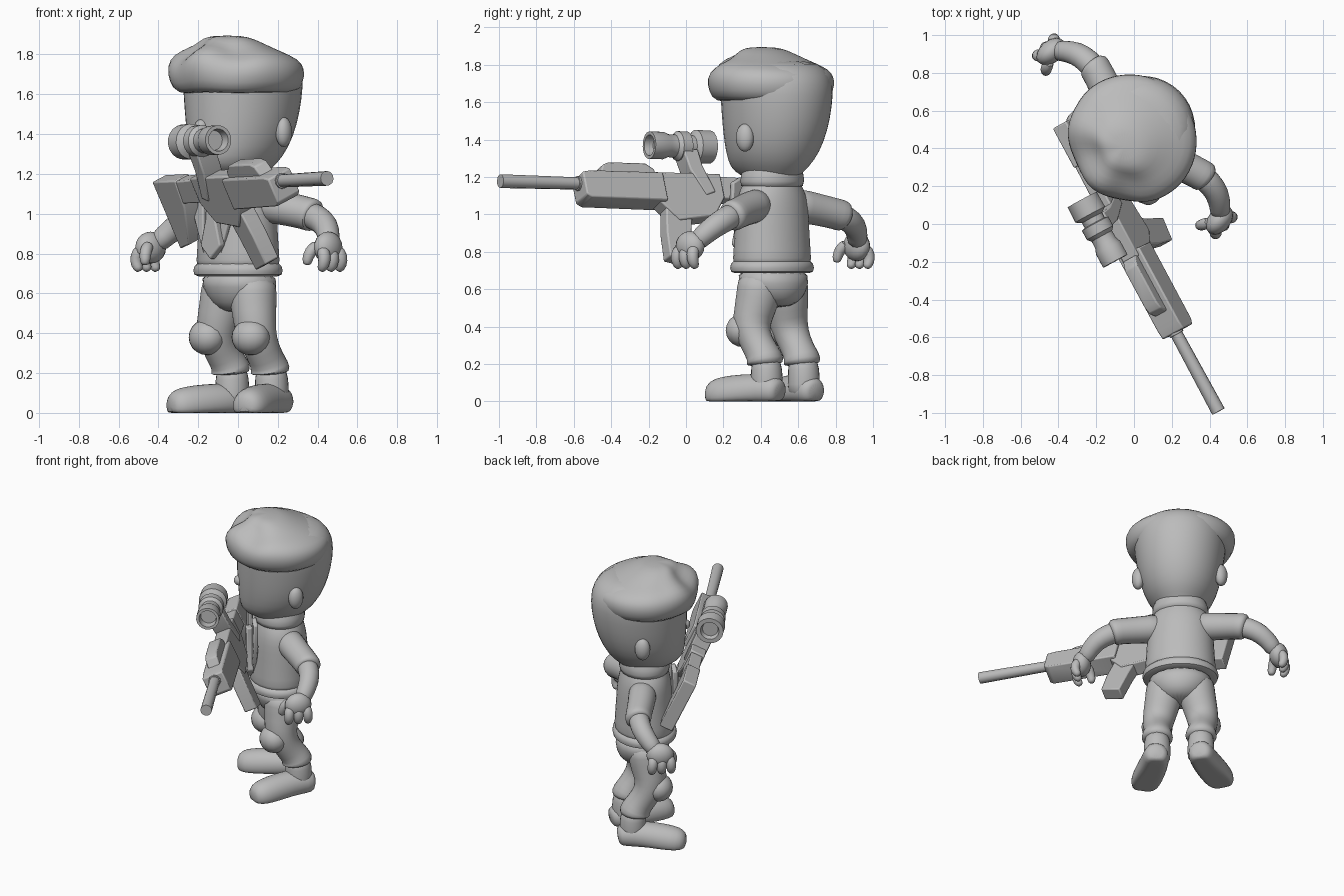
import bpy, bmesh, math
from mathutils import Matrix, Vector

cube = bpy.data.objects.get("Cube")
if cube:
    bpy.data.objects.remove(cube, do_unlink=True)

grey = bpy.data.materials.new("plain_grey")
grey.use_nodes = True
grey.diffuse_color = (0.5, 0.5, 0.5, 1)
grey.node_tree.nodes["Principled BSDF"].inputs["Base Color"].default_value = (0.5, 0.5, 0.5, 1)

# The figure faces diagonally; the rifle has its own heading, pitch and roll
BODY = Matrix.Translation((0, 0.46, 0)) @ Matrix.Rotation(math.radians(-45), 4, 'Z')
RIFLE = (Matrix.Translation((-0.08, 0, 1.13)) @ Matrix.Rotation(math.radians(-61.6), 4, 'Z')
         @ Matrix.Rotation(math.radians(-1.5), 4, 'Y') @ Matrix.Rotation(math.radians(25), 4, 'X'))


def finish(name, bm, frame, subdiv=0, bevel=0.0, angle=50):
    bmesh.ops.recalc_face_normals(bm, faces=bm.faces)
    mesh = bpy.data.meshes.new(name)
    bm.to_mesh(mesh)
    bm.free()
    ob = bpy.data.objects.new(name, mesh)
    bpy.context.collection.objects.link(ob)
    mesh.materials.append(grey)
    ob.matrix_world = frame
    if bevel:
        mod = ob.modifiers.new("bevel", 'BEVEL')
        mod.width, mod.segments = bevel, 2
    if subdiv:
        mod = ob.modifiers.new("smooth", 'SUBSURF')
        mod.levels = mod.render_levels = subdiv
    bpy.ops.object.select_all(action='DESELECT')
    ob.select_set(True)
    bpy.context.view_layer.objects.active = ob
    bpy.ops.object.shade_smooth_by_angle(angle=math.radians(angle))
    return ob


def skin(name, rings, frame, **kw):
    """Bridge a list of equal-length rings and cap both ends."""
    bm = bmesh.new()
    loops = [[bm.verts.new(p) for p in ring] for ring in rings]
    n = len(loops[0])
    for a, b in zip(loops, loops[1:]):
        for i in range(n):
            bm.faces.new((a[i], a[(i + 1) % n], b[(i + 1) % n], b[i]))
    bm.faces.new(loops[0])
    bm.faces.new(loops[-1])
    return finish(name, bm, frame, **kw)


def ellipse(c, u, v, n):
    return [Vector(c) + math.cos(t) * u + math.sin(t) * v
            for t in (2 * math.pi * i / n for i in range(n))]


def stack(name, levels, n=20):
    """Horizontal ellipses given as (z, y centre, half width, half depth)."""
    skin(name, [ellipse((0, y, z), Vector((a, 0, 0)), Vector((0, b, 0)), n)
                for z, y, a, b in levels], BODY, subdiv=1, angle=80)


def tube(name, path, side=1, n=12, floor=None):
    """Limb along points (x, y, z, radius), mirrored by side."""
    pts = [Vector((p[0] * side, p[1], p[2])) for p in path]
    rings = []
    for i, p in enumerate(pts):
        t = (pts[min(i + 1, len(pts) - 1)] - pts[max(i - 1, 0)]).normalized()
        ref = Vector((0, 1, 0)) if abs(t.y) < 0.8 else Vector((0, 0, 1))
        u = t.cross(ref).normalized()
        r = path[i][3]
        rings.append(ellipse(p, u * r, t.cross(u) * r, n))
    if floor is not None:
        for ring in rings:
            for p in ring:
                p.z = max(p.z, floor)
    return skin(name, rings, BODY, subdiv=1, angle=80)


def blob(name, c, size, tilt=0, side=1):
    bm = bmesh.new()
    m = (Matrix.Translation((c[0] * side, c[1], c[2]))
         @ Matrix.Rotation(tilt * side, 4, 'Z') @ Matrix.Diagonal((*size, 1)))
    bmesh.ops.create_uvsphere(bm, u_segments=16, v_segments=10, radius=1, matrix=m)
    finish(name, bm, BODY, angle=80)


def lathe(name, profile, y, z, n=20):
    """Turned part along the rifle, from (distance, radius)."""
    skin(name, [ellipse((s, y, z), Vector((0, r, 0)), Vector((0, 0, r)), n)
                for s, r in profile], RIFLE, angle=40)


def slab(name, outline, width, bevel=0.008, frame=RIFLE):
    """Side outline (x, z) given thickness across y."""
    skin(name, [[Vector((x, y, z)) for x, z in outline] for y in (-width / 2, width / 2)],
         frame, bevel=bevel, angle=35)


# Head, a deep bowl that tapers to a small chin
stack("head", [(1.17, .02, .11, .11), (1.21, -.02, .14, .18), (1.25, -.02, .19, .235),
               (1.33, .005, .24, .268), (1.45, .025, .272, .298), (1.58, .035, .29, .312),
               (1.70, .035, .305, .315), (1.78, .03, .275, .275), (1.83, .02, .19, .19)])
blob("nose", (0, -.255, 1.44), (.035, .04, .035))
for s, tag in ((1, "left"), (-1, "right")):
    blob(tag + "_ear", (.265, .06, 1.41), (.04, .05, .075), .35, s)

# Hair: front and sides overhang the brow, the back merges with the skull
hair = []
for z, y, a, b, lump in ((1.595, 0, .28, .28, 0), (1.625, 0, .33, .325, .2), (1.70, 0, .36, .35, .4),
                         (1.77, 0, .345, .34, .7), (1.81, 0, .28, .285, .9),
                         (1.84, -.02, .2, .2, .5), (1.88, -.06, .14, .13, .2), (1.895, -.07, .07, .07, 0)):
    ring = ellipse((0, y, z), Vector((a, 0, 0)), Vector((0, b, 0)), 28)
    for p in ring:
        t = math.atan2(p.y - y, p.x)
        front, back = max(0, -math.sin(t)), max(0, math.sin(t))
        k = 1 - .06 * back + .08 * lump * math.cos(6 * t + 5 * z) * front
        p.x *= k
        p.y = y + (p.y - y) * k
        p.z += .035 * lump * math.cos(5 * t + .6) * front - .03 * lump * back
    hair.append(ring)
skin("hair", hair, BODY, subdiv=1, angle=80)

# Shirt with flared hem and open collar
stack("shirt", [(.70, 0, .23, .195), (.76, 0, .23, .195), (.86, 0, .222, .188),
                (1.0, 0, .215, .18), (1.08, 0, .21, .17), (1.14, 0, .185, .155),
                (1.18, 0, .15, .14), (1.22, 0, .16, .15)])
stack("shirt_hem", [(.685, 0, .2, .17), (.685, 0, .25, .21), (.74, 0, .248, .208),
                    (.765, 0, .21, .18)])
stack("collar", [(1.13, 0, .18, .16), (1.17, 0, .185, .165), (1.25, .005, .175, .16),
                 (1.25, .005, .12, .12)])
tie = [(-.03, 1.12), (.03, 1.12), (.035, .97), (.07, .84), (0, .77), (-.07, .84), (-.035, .97)]
slab("tie", tie, .04, frame=BODY @ Matrix.Translation((.02, -.2, 0)))
stack("pants_seat", [(.50, .02, .07, .09), (.55, .02, .16, .15), (.63, .015, .205, .178), (.72, 0, .21, .178)])

for s, tag in ((1, "left"), (-1, "right")):
    # Lapel
    slab(tag + "_lapel", [(.06 * s, 1.2), (.13 * s, 1.17), (.14 * s, 1.02), (.06 * s, .80)], .03,
         frame=BODY @ Matrix.Translation((0, -.175, 0)))
    # Arm
    tube(tag + "_sleeve", [(.1, .03, 1.055, .095), (.2, .05, 1.04, .093), (.3, .08, 1.02, .088),
                           (.39, .11, 1.0, .086), (.42, .115, .99, .09), (.435, .115, .985, .06)], s)
    tube(tag + "_forearm", [(.36, .1, 1.01, .07), (.45, .115, .98, .07), (.53, .1, .94, .066),
                            (.585, .06, .885, .058), (.615, .03, .84, .054)], s)
    # Hand with bent fingers and thumb
    blob(tag + "_palm", (.63, .01, .83), (.06, .088, .08), .1, s)
    for i in range(3):
        y = -.045 + .05 * i
        tube(tag + "_finger", [(.64, y, .83, .036), (.672, y * 1.2, .785, .036),
                               (.665, y * 1.25, .74, .033), (.64, y * 1.25, .71, .02)], s, n=8)
    tube(tag + "_thumb", [(.60, -.03, .85, .034), (.585, -.075, .81, .034),
                          (.575, -.085, .765, .03), (.575, -.085, .74, .018)], s, n=8)
    # Leg
    tube(tag + "_trouser_leg", [(.095, .01, .68, .12), (.1, .005, .60, .125), (.12, -.005, .50, .115),
                                (.145, -.02, .40, .105), (.145, .03, .31, .09), (.14, .075, .25, .092),
                                (.14, .09, .215, .108), (.14, .09, .19, .09)], s, n=14)
    blob(tag + "_knee_pad", (.155, -.065, .38), (.1, .09, .09), .2, s)
    tube(tag + "_boot_shaft", [(.14, .09, .25, .075), (.14, .1, .17, .088), (.14, .1, .09, .09),
                               (.14, .1, .02, .088)], s)
    tube(tag + "_boot_foot", [(.135, .2, .05, .045), (.138, .18, .055, .08), (.15, .09, .06, .09),
                              (.19, -.03, .05, .098), (.235, -.14, .036, .098), (.255, -.195, .032, .082),
                              (.265, -.225, .03, .045)], s, n=16, floor=0)

# Rifle body
lathe("barrel", [(.58, .04), (.66, .04), (.661, .033), (1.125, .037)], 0, .02, 12)
slab("handguard", [(.16, -.095), (.62, -.09), (.65, -.07), (.65, .06), (.6, .07), (.16, .07)], .14)
slab("top_rail", [(.19, .06), (.53, .06), (.5, .12), (.46, .135), (.24, .135), (.19, .1)], .08)
slab("receiver", [(-.2, -.06), (-.12, -.17), (.1, -.2), (.2, -.09), (.2, .08), (-.2, .08)], .1)
slab("magazine", [(0, -.1), (.16, -.1), (.19, -.26), (.2, -.41), (.07, -.44), (.04, -.27)], .085)
slab("stock_bar", [(-.5, -.06), (-.15, -.06), (-.15, .07), (-.5, .06)], .08)
slab("stock", [(-.61, -.3), (-.5, -.28), (-.39, -.08), (-.37, .07), (-.61, .07)], .09)

# Scope with hollow ends, and its mount
lathe("scope", [(-.17, .05), (-.2, .06), (-.2, .088), (-.11, .09), (-.09, .06), (-.06, .06),
                (-.055, .08), (.0, .08), (.02, .062), (.06, .062), (.09, .074), (.17, .074),
                (.17, .056), (.12, .05)], 0, .26)
slab("scope_mount", [(-.15, -.03), (-.09, -.05), (-.02, .1), (.0, .22), (-.09, .22), (-.1, .12)], .112)
